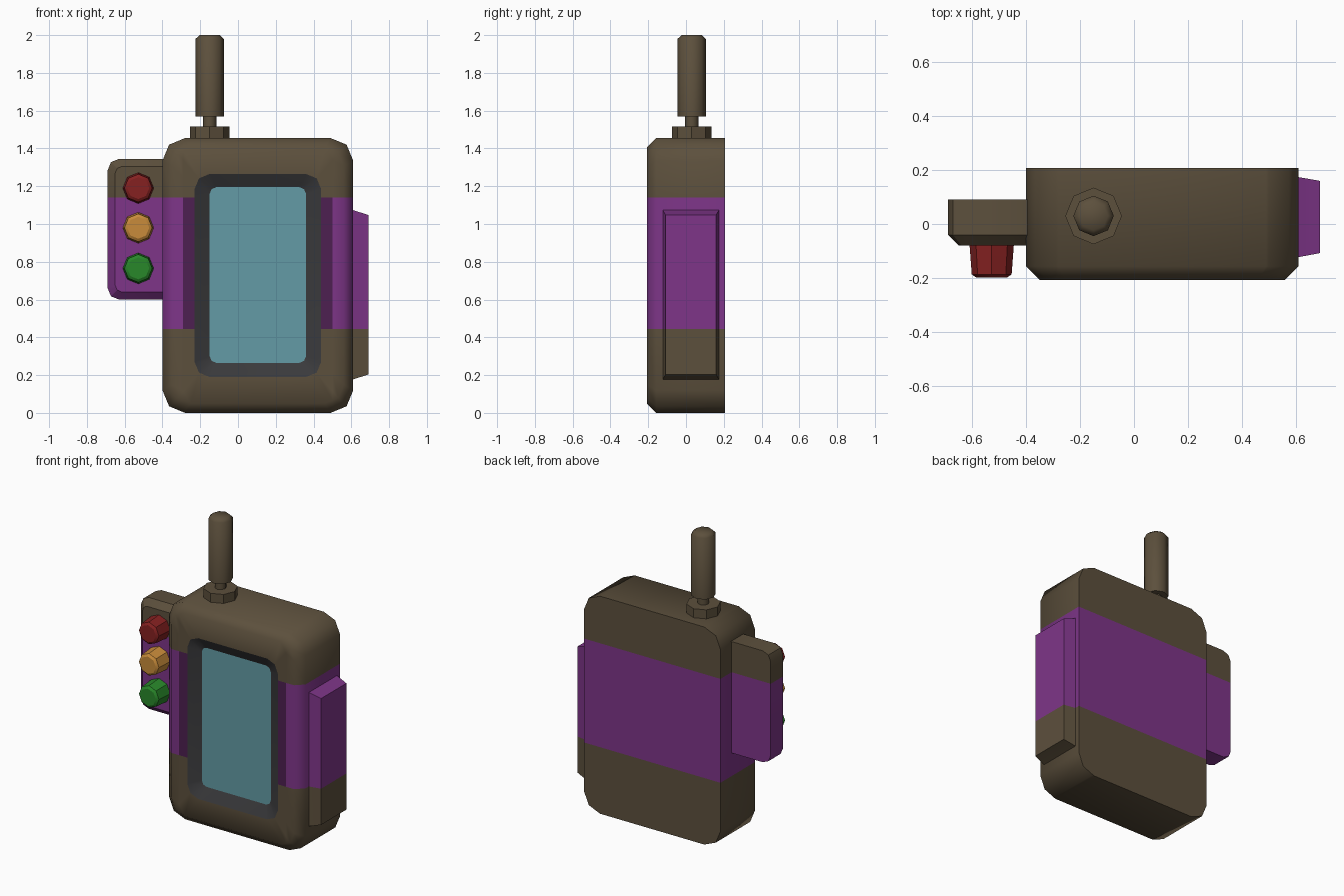
import bpy, bmesh, math
from mathutils import Vector

if "Cube" in bpy.data.objects:
    bpy.data.objects.remove(bpy.data.objects["Cube"])


def material(name, rgb):
    m = bpy.data.materials.new(name)
    m.diffuse_color = (*rgb, 1)
    m.use_nodes = True
    m.node_tree.nodes["Principled BSDF"].inputs["Base Color"].default_value = m.diffuse_color
    return m


BROWN = material("olive_brown", (0.108, 0.08, 0.046))
PURPLE = material("purple", (0.21, 0.036, 0.25))
DARK_PURPLE = material("dark_purple", (0.075, 0.014, 0.082))
GREY = material("dark_grey", (0.042, 0.042, 0.045))
TEAL = material("screen_teal", (0.125, 0.33, 0.38))
RED = material("red", (0.235, 0.015, 0.015))
ORANGE = material("orange", (0.58, 0.26, 0.043))
GREEN = material("green", (0.022, 0.245, 0.023))
BAND = (0.445, 1.14)  # height of the purple band


def rounded(x0, x1, z0, z1, r, y, n=2):
    """Rounded rectangle ring facing the front, n segments per corner."""
    pts = []
    corners = ((x1 - r, z0 + r, -90), (x1 - r, z1 - r, 0),
               (x0 + r, z1 - r, 90), (x0 + r, z0 + r, 180))
    for cx, cz, start in corners:
        for i in range(n + 1):
            a = math.radians(start + 90 * i / n)
            pts.append(Vector((cx + r * math.cos(a), y, cz + r * math.sin(a))))
    return pts


def circle(center, r, u, v, n=8):
    return [Vector(center) + r * (math.cos(t) * Vector(u) + math.sin(t) * Vector(v))
            for t in (math.tau * i / n for i in range(n))]


def loft(name, rings, mats, caps=(True, True), cuts=(), rule=None, angle=30):
    """Skin a row of rings, cut it at the given planes and colour faces by rule."""
    bm = bmesh.new()
    loops = [[bm.verts.new(p) for p in ring] for ring in rings]
    n = len(loops[0])
    for a, b in zip(loops, loops[1:]):
        for i in range(n):
            j = (i + 1) % n
            bm.faces.new((a[i], a[j], b[j], b[i]))
    if caps[0]:
        bm.faces.new(loops[0][::-1])
    if caps[1]:
        bm.faces.new(loops[-1])
    for co, no in cuts:
        geom = bm.verts[:] + bm.edges[:] + bm.faces[:]
        bmesh.ops.bisect_plane(bm, geom=geom, plane_co=co, plane_no=no, dist=1e-5)
    bm.normal_update()
    if rule:
        for f in bm.faces:
            f.material_index = rule(f)
    me = bpy.data.meshes.new(name)
    bm.to_mesh(me)
    bm.free()
    for m in mats:
        me.materials.append(m)
    ob = bpy.data.objects.new(name, me)
    bpy.context.collection.objects.link(ob)
    bpy.ops.object.select_all(action='DESELECT')
    ob.select_set(True)
    bpy.context.view_layer.objects.active = ob
    bpy.ops.object.shade_smooth_by_angle(angle=math.radians(angle))
    return ob


def band_rule(f):
    return int(BAND[0] < f.calc_center_median().z < BAND[1])


def body_rule(f):
    c = f.calc_center_median()
    if band_rule(f) and f.normal.y < -0.99 and -0.29 < c.x < 0.50:
        return 2
    return band_rule(f)


z_cuts = [((0, 0, z), (0, 0, 1)) for z in BAND]
x_cuts = [((x, 0, 0), (1, 0, 0)) for x in (-0.29, 0.50)]

# Main case, open at the front where the screen surround sits
loft("case", [
    rounded(-0.40, 0.61, 0, 1.455, 0.12, 0.207),
    rounded(-0.40, 0.61, 0, 1.455, 0.12, -0.157),
    rounded(-0.35, 0.56, 0.05, 1.405, 0.10, -0.207),
    rounded(-0.23, 0.44, 0.19, 1.265, 0.08, -0.207)],
    [BROWN, PURPLE, DARK_PURPLE], (True, False), z_cuts + x_cuts, body_rule, 50)

# Sloping screen surround and screen
loft("screen_surround", [
    rounded(-0.23, 0.44, 0.19, 1.265, 0.08, -0.207),
    rounded(-0.15, 0.36, 0.265, 1.195, 0.035, -0.168)], [GREY], (False, False), angle=50)
loft("screen", [
    rounded(-0.15, 0.36, 0.265, 1.195, 0.035, -0.16),
    rounded(-0.15, 0.36, 0.265, 1.195, 0.035, -0.168)], [TEAL])

# Button panel on the left, its right end buried in the case
loft("button_panel", [
    rounded(-0.69, -0.30, 0.60, 1.345, 0.06, 0.09),
    rounded(-0.69, -0.30, 0.60, 1.345, 0.06, -0.04),
    rounded(-0.65, -0.34, 0.64, 1.305, 0.035, -0.08)],
    [BROWN, PURPLE], cuts=z_cuts, rule=band_rule)

# Tapered eight-sided buttons
for name, z, mat in (("top_button", 1.19, RED), ("middle_button", 0.98, ORANGE),
                     ("bottom_button", 0.765, GREEN)):
    loft(name, [circle((-0.528, y, z), r, (1, 0, 0), (0, 0, 1))
                for y, r in ((-0.06, 0.083), (-0.08, 0.082), (-0.187, 0.074), (-0.198, 0.058))],
         [mat])

# Side grip on the right
loft("side_grip", [
    [Vector((x, y, z)) for y, z in ((y0, z0), (y1, z0), (y1, z1), (y0, z1))]
    for x, y0, y1, z0, z1 in ((0.59, -0.128, 0.178, 0.17, 1.08),
                              (0.61, -0.123, 0.174, 0.178, 1.073),
                              (0.69, -0.108, 0.16, 0.203, 1.048))],
    [BROWN, PURPLE], cuts=z_cuts, rule=band_rule)

# Aerial: collar, thin neck and rod with a chamfered tip
for name, profile in (
        ("aerial_collar", ((1.44, 0.105), (1.515, 0.105))),
        ("aerial_neck", ((1.50, 0.035), (1.58, 0.035))),
        ("aerial_rod", ((1.57, 0.075), (1.98, 0.075), (2.0, 0.053)))):
    loft(name, [circle((-0.15, 0.03, z), r, (1, 0, 0), (0, 1, 0)) for z, r in profile],
         [BROWN], angle=46 if name != "aerial_collar" else 30)
